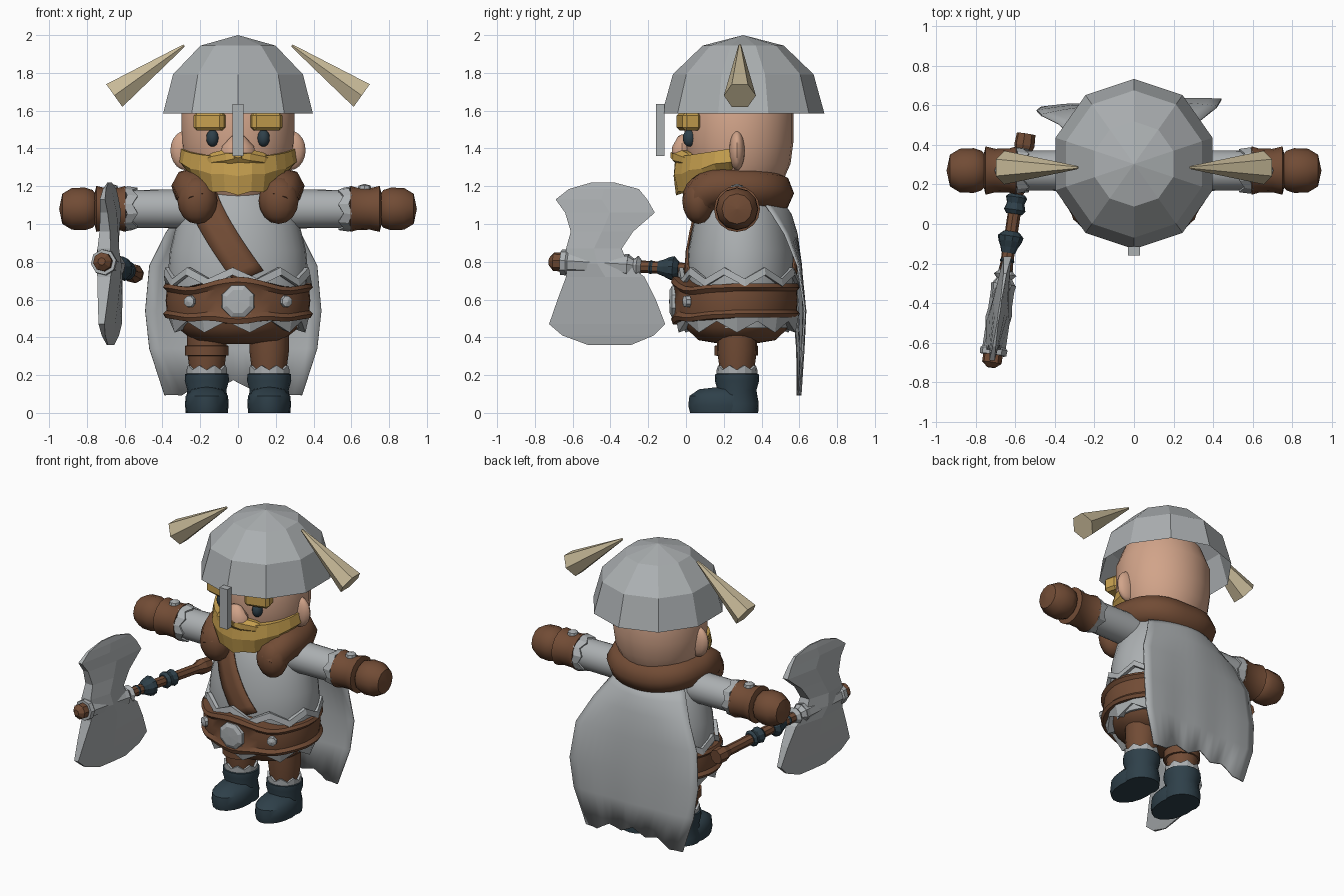
import bpy, bmesh, math
from mathutils import Vector, Matrix

if "Cube" in bpy.data.objects:
    bpy.data.objects.remove(bpy.data.objects["Cube"])


def material(name, rgb):
    m = bpy.data.materials.new(name)
    m.diffuse_color = tuple((c / 255) ** 2.2 for c in rgb) + (1,)
    m.use_nodes = True
    m.node_tree.nodes["Principled BSDF"].inputs["Base Color"].default_value = m.diffuse_color
    return m


STEEL = material("steel", (170, 174, 176))
LEATHER = material("brown leather", (113, 77, 56))
SKIN = material("skin", (208, 162, 136))
HAIR = material("blond hair", (197, 158, 80))
DARK = material("dark slate", (50, 66, 75))
HORN = material("horn", (197, 183, 150))


def finish(name, bm, mat, smooth=True, angle=40):
    bmesh.ops.remove_doubles(bm, verts=bm.verts, dist=1e-5)
    bmesh.ops.recalc_face_normals(bm, faces=bm.faces)
    me = bpy.data.meshes.new(name)
    bm.to_mesh(me)
    bm.free()
    me.materials.append(mat)
    ob = bpy.data.objects.new(name, me)
    bpy.context.collection.objects.link(ob)
    if smooth:
        bpy.ops.object.select_all(action='DESELECT')
        ob.select_set(True)
        bpy.context.view_layer.objects.active = ob
        bpy.ops.object.shade_smooth_by_angle(angle=math.radians(angle))
    return ob


def grid(rows, closed=False, caps=False):
    """Skin rows of points into quads."""
    bm = bmesh.new()
    vs = [[bm.verts.new(p) for p in r] for r in rows]
    n = len(rows[0])
    for a, b in zip(vs, vs[1:]):
        for i in range(n if closed else n - 1):
            j = (i + 1) % n
            bm.faces.new((a[i], a[j], b[j], b[i]))
    if caps:
        bm.faces.new(vs[0])
        bm.faces.new(vs[-1])
    return bm


def lathe(name, prof, mat, loc=(0, 0, 0), axis=(0, 0, 1), segs=20, sy=1.0, phase=0.0,
          smooth=True, zig=None, shape=None, caps=True):
    """Revolve (radius, height) points; zig gives a height swing per row."""
    q = Vector((0, 0, 1)).rotation_difference(Vector(axis))
    rows = []
    for k, (r, h) in enumerate(prof):
        row = []
        for i in range(segs):
            a = 2 * math.pi * i / segs + phase
            dz = zig[k] * (1 if i % 2 else -1) if zig else 0
            p = Vector((max(r, 1e-4) * math.cos(a), max(r, 1e-4) * sy * math.sin(a), h + dz))
            if shape:
                p = shape(p)
            row.append(q @ p + Vector(loc))
        rows.append(row)
    return finish(name, grid(rows, True, caps), mat, smooth)


def ball(name, loc, size, mat, segs=16):
    bm = bmesh.new()
    bmesh.ops.create_uvsphere(bm, u_segments=segs, v_segments=segs // 2 + 2, radius=1,
                              matrix=Matrix.Translation(loc) @ Matrix.Diagonal((*size, 1)))
    return finish(name, bm, mat)


def box(name, loc, size, mat, bevel=0.0, tilt=0.0):
    bm = bmesh.new()
    bmesh.ops.create_cube(bm, size=1, matrix=Matrix.Translation(loc) @ Matrix.Rotation(tilt, 4, 'Z')
                          @ Matrix.Diagonal((*size, 1)))
    if bevel:
        bmesh.ops.bevel(bm, geom=bm.edges[:], offset=bevel, segments=1, affect='EDGES')
    return finish(name, bm, mat, False)


# Helmet: open half dome, nose guard and horns
dome = [(0.43 * math.cos(a), 0.41 * math.sin(a)) for a in (0, math.pi / 6, math.pi / 3, math.pi / 2)]
lathe("helmet", dome, STEEL, (0, 0.303, 1.585), segs=10, phase=math.pi / 2, smooth=False,
      shape=lambda p: Vector((p.x * 0.97, p.y, p.z * 1.012)), caps=False)
box("nose_guard", (0, -0.137, 1.497), (0.06, 0.045, 0.275), STEEL)
for s in (-1, 1):
    d = Vector((-s * 0.37, 0, 0.265))
    lathe("horn", [(0.085, 0), (0.008, d.length)], HORN, (s * 0.655, 0.285, 1.68), d, 6,
          smooth=False, phase=math.pi / 2)

# Head and face
lathe("head", [(0.17, 1.12), (0.24, 1.22), (0.285, 1.32), (0.3, 1.43), (0.3, 1.6), (0.25, 1.73), (0, 1.8)],
      SKIN, (0, 0.28, 0), segs=24, sy=0.96)
lathe("nose", [(0.06, 1.355), (0.09, 1.375), (0.085, 1.41), (0.035, 1.465), (0, 1.475)], SKIN,
      (0, -0.02, 0), segs=10, sy=0.65)
for s in (-1, 1):
    ball("ear", (s * 0.275, 0.27, 1.39), (0.083, 0.042, 0.105), SKIN)
    ball("eye", (s * 0.135, 0.018, 1.455), (0.033, 0.035, 0.046), DARK, 12)
    box("eyebrow", (s * 0.147, 0.015, 1.543), (0.165, 0.1, 0.098), HAIR, 0.018, s * 0.25)
    d = Vector((s * 0.22, 0.1, -0.035))
    lathe("moustache", [(0.03, -0.03), (0.048, 0.05), (0.04, 0.14), (0, d.length)], HAIR,
          (0, -0.045, 1.36), d, 8, smooth=False)

# Beard: faceted shell wrapped round the jaw
cols = []
for i in range(15):
    a = math.radians(-95 + 190 * i / 14)
    f = max(0, math.cos(a))
    jag = 0.012 * (-1) ** i
    top, bot = 1.405 - 0.05 * f, 1.27 - 0.11 * f ** 1.4 + jag * 0.7
    col = []
    for r, z in ((0.9, top), (1.02, top), (1.06 + jag, (top + bot) / 2), (0.78 + 0.23 * f, bot), (0.5, bot + 0.05)):
        col.append((0.298 * r * math.sin(a), 0.27 - (0.285 + 0.035 * f) * r * math.cos(a), z))
    cols.append(col)
finish("beard", grid(cols, True, True), HAIR, False)

# Torso and its zigzag hems
TORSO = [(0.33, 0.45), (0.36, 0.6), (0.37, 0.75), (0.36, 0.86), (0.325, 1.0), (0.275, 1.12), (0.19, 1.22)]
lathe("breastplate", TORSO, STEEL, (0, 0.29, 0), segs=32, sy=0.77)
lathe("breastplate_hem", [(0.368, 0.70), (0.395, 0.70), (0.387, 0.74), (0.36, 0.74)], STEEL,
      (0, 0.28, 0), segs=18, sy=0.82, smooth=False, zig=[0.03] * 4, caps=False, phase=0.1)
lathe("under_hem", [(0.33, 0.53), (0.38, 0.53), (0.357, 0.455), (0.31, 0.47)], STEEL,
      (0, 0.27, 0), segs=18, sy=0.88, smooth=False, zig=[0, 0, 0.03, 0.03], caps=False)
lathe("trousers", [(0.34, 0.52), (0.32, 0.45), (0.24, 0.385), (0.1, 0.365), (0, 0.365)], LEATHER,
      (0, 0.27, 0), segs=24, sy=0.85)


# Belt: flared rims, taller at the front
def belt_front(p):
    if p.y < 0:
        p.z += p.z * 0.4 * math.exp(-(p.x / 0.14) ** 2)
        p.z -= 0.02 * math.exp(-((abs(p.x) - 0.26) / 0.09) ** 2)
    return p


lathe("belt", [(0.33, -0.09), (0.385, -0.09), (0.397, -0.07), (0.378, -0.05), (0.383, 0),
               (0.378, 0.05), (0.397, 0.07), (0.385, 0.09), (0.33, 0.09)], LEATHER, (0, 0.262, 0.595),
      segs=40, sy=0.86, shape=belt_front)
lathe("buckle", [(0.095, 0), (0.09, 0.03), (0.065, 0.042), (0, 0.044)], STEEL, (0, -0.045, 0.59),
      (0, -1, 0), 8, phase=math.pi / 8, smooth=False)
for s in (-1, 1):
    lathe("belt_stud", [(0.033, 0), (0.03, 0.025), (0, 0.035)], STEEL, (s * 0.25, 0.015, 0.59),
          (s * 0.45, -1, 0), 8, smooth=False)


# Diagonal strap hugging the torso, front and back
def torso_radius(z):
    for (r0, z0), (r1, z1) in zip(TORSO, TORSO[1:]):
        if z <= z1:
            return r0 + (r1 - r0) * (z - z0) / (z1 - z0)
    return TORSO[-1][0]


for face, label in ((-1, "strap_front"), (1, "strap_back")):
    rows = []
    for i in range(11):
        t = i / 10
        row = []
        for w in (-0.075, -0.025, 0.025, 0.075):
            x, z = -0.19 + 0.05 * t + 0.2 * t ** 1.3 + w, 1.14 - 0.42 * t + w * 0.45
            r = torso_radius(z) + 0.014
            row.append((x, 0.29 + face * 0.78 * math.sqrt(max(0.002, r * r - x * x)), z))
        rows.append(row)
    ob = finish(label, grid(rows), LEATHER)
    ob.modifiers.new("thickness", 'SOLIDIFY').thickness = 0.01

# Fur collar: thick roll round the neck with two front lobes
cu = bpy.data.curves.new("collar", 'CURVE')
cu.dimensions = '3D'
cu.bevel_depth, cu.bevel_resolution, cu.resolution_u = 0.1, 2, 4
cu.use_fill_caps = True
half = [(0.21, 0.05, 1.1, 0.9), (0.235, 0.12, 1.18, 1.05), (0.245, 0.28, 1.19, 1.02), (0.17, 0.42, 1.18, 1.08)]
path = [(-x, y, z, r) for x, y, z, r in half] + [(0, 0.46, 1.165, 1.12)] + half[::-1]
sp = cu.splines.new('BEZIER')
sp.bezier_points.add(len(path) - 1)
for b, (x, y, z, r) in zip(sp.bezier_points, path):
    b.co, b.radius = (x, y, z), r
    b.handle_left_type = b.handle_right_type = 'AUTO'
collar = bpy.data.objects.new("collar", cu)
bpy.context.collection.objects.link(collar)
bpy.ops.object.select_all(action='DESELECT')
collar.select_set(True)
bpy.context.view_layer.objects.active = collar
bpy.ops.object.convert(target='MESH')
bpy.context.object.data.materials.append(LEATHER)

for s in (-1, 1):
    ball("collar_lobe", (s * 0.215, 0.065, 1.125), (0.106, 0.085, 0.125), LEATHER, 12)
    # Arms: sleeve, zigzag trim, cuff, stud and mitten
    ax, o = (s, 0, 0), (0, 0.27, 1.08)
    lathe("sleeve", [(0.105, 0.15), (0.1, 0.58)], STEEL, o, ax)
    lathe("sleeve_trim", [(0.09, 0.545), (0.112, 0.545), (0.12, 0.595), (0.09, 0.595)], STEEL, o, ax, 14,
          smooth=False, zig=[0.014, 0.014, 0.008, 0.008], caps=False)
    lathe("cuff", [(0.08, 0.59), (0.122, 0.595), (0.112, 0.63), (0.11, 0.7), (0.122, 0.75), (0.08, 0.76)],
          LEATHER, o, ax, 16)
    lathe("cuff_stud", [(0.036, 0), (0.032, 0.02), (0, 0.03)], STEEL, (s * 0.67, 0.27, 1.183), segs=8)
    lathe("mitten", [(0.07, 0.745), (0.1, 0.77), (0.113, 0.81), (0.11, 0.88), (0.08, 0.93), (0, 0.947)],
          LEATHER, o, ax, 12)
    # Legs and boots
    x = s * 0.165
    lathe("leg", [(0.105, 0.45), (0.105, 0.33), (0.088, 0.2)], LEATHER, (x, 0.27, 0), segs=16)
    lathe("boot_trim", [(0.085, 0.2), (0.107, 0.2), (0.108, 0.24), (0.085, 0.24)], STEEL, (x, 0.27, 0),
          segs=16, smooth=False, zig=[0, 0, 0.012, 0.012], caps=False)
    lathe("boot_shaft", [(0.112, 0), (0.115, 0.05), (0.103, 0.12), (0.117, 0.17), (0.115, 0.205), (0.09, 0.213)],
          DARK, (x, 0.27, 0), segs=16)
    lathe("boot_foot", [(0.11, 0), (0.116, 0.04), (0.112, 0.09), (0.08, 0.125), (0, 0.14)], DARK,
          (x, 0.197, 0), segs=18, sy=1.62)
lathe("knee_strap", [(0.09, 0.3), (0.115, 0.305), (0.115, 0.355), (0.09, 0.36)], LEATHER,
      (-0.165, 0.265, 0), segs=16)

# Cape: widening, nearly flat sheet with a ragged lower edge
rows = []
for z, hw, y, wrap in ((1.14, 0.24, 0.5, 0.1), (1.05, 0.3, 0.56, 0.1), (0.95, 0.36, 0.59, 0.07),
                       (0.78, 0.445, 0.612, 0.035), (0.54, 0.467, 0.622, 0.015), (0.34, 0.445, 0.62, 0.01),
                       (0.11, 0.365, 0.612, 0.01)):
    row = []
    for i in range(17):
        u = i / 8 - 1
        drop = max(0, 0.34 - z) / 0.23
        dz = drop * (0.045 * (1 - abs(u)) + 0.018 * math.cos(i * math.pi / 2) - 0.035 * u ** 4)
        ripple = 0.004 * math.cos(u * 9) * (1.14 - z)
        tilt = 0.03 * u * math.exp(-((z - 0.6) / 0.3) ** 2)
        row.append((-0.025 + hw * u, y - wrap * u * u + ripple + tilt, z + dz))
    rows.append(row)
cape = finish("cape", grid(rows), STEEL)
cape.modifiers.new("thickness", 'SOLIDIFY').thickness = 0.01

# Axe: h runs forward along the shaft from its rear end
REAR, TIP = Vector((-0.545, 0.455, 0.735)), Vector((-0.722, -0.725, 0.802))
AX = (TIP - REAR).normalized()


def axe_part(name, prof, mat, segs=8):
    lathe(name, prof, mat, REAR, AX, segs, smooth=False)


axe_part("axe_shaft", [(0.048, 0), (0.052, 0.06), (0.034, 0.11), (0.032, 1.1), (0.05, 1.13), (0.05, 1.17),
                       (0.02, 1.195)], LEATHER)
axe_part("rear_grip", [(0.04, 0.31), (0.055, 0.325), (0.045, 0.355), (0.055, 0.39), (0.04, 0.41)], DARK, 10)
axe_part("front_grip", [(0.04, 0.5), (0.066, 0.525), (0.06, 0.55), (0.045, 0.58), (0.035, 0.61)], DARK, 10)
axe_part("grip_end", [(0.025, 0.62), (0.038, 0.65), (0.02, 0.68)], DARK)
axe_part("axe_collar", [(0.035, 0.7), (0.058, 0.72), (0.04, 0.74), (0.06, 0.77)], STEEL)
axe_part("axe_socket", [(0.065, 0.77), (0.06, 0.8), (0.06, 1.09), (0.07, 1.1), (0.068, 1.13)], STEEL)
blade = [(0.36, -0.52, -0.29), (0.41, -0.655, -0.17), (0.47, -0.725, -0.11), (0.6, -0.68, -0.16),
         (0.72, -0.635, -0.22), (0.79, -0.63, -0.31), (0.87, -0.635, -0.34), (0.96, -0.61, -0.28),
         (1.06, -0.64, -0.165), (1.13, -0.69, -0.205), (1.185, -0.62, -0.25), (1.22, -0.5, -0.38)]
rows = []
for z, y0, y1 in blade:
    t = 0.005 + 0.062 * max(0, 1 - abs(z - 0.79) / 0.43) ** 0.8
    e = t * 0.6
    ring = ((y0, -e), ((y0 + y1) / 2, -t), (y1, -e), (y1, e), ((y0 + y1) / 2, t), (y0, e))
    rows.append([(-0.614 + 0.15 * y + w, y, z) for y, w in ring])
finish("axe_blade", grid(rows, True, True), STEEL, False)
